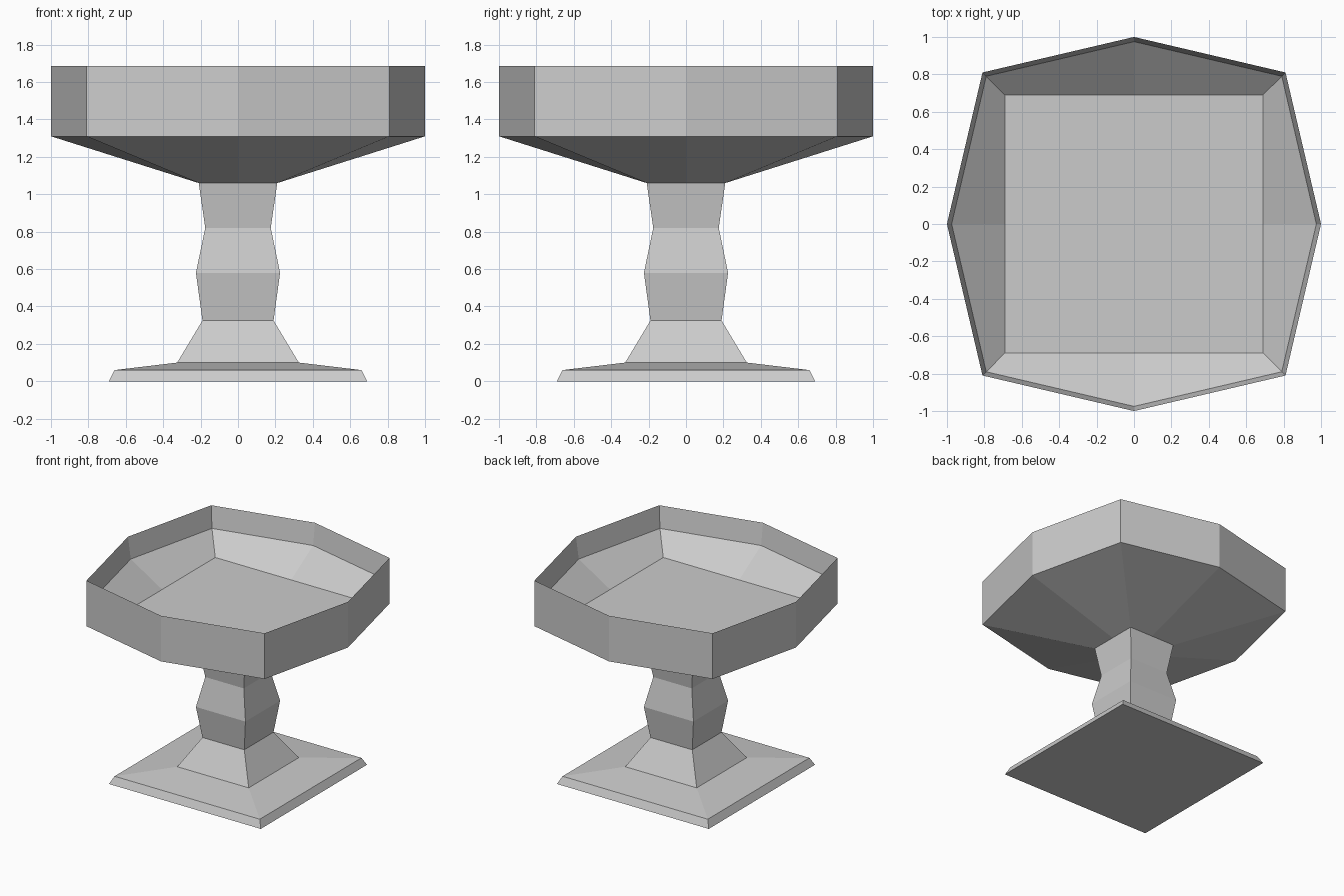
import bpy
import bmesh

# Remove the default cube
cube = bpy.data.objects.get("Cube")
if cube:
    bpy.data.objects.remove(cube)

# Single stone colour
stone = bpy.data.materials.new("grey_stone")
stone.use_nodes = True
colour = (0.6, 0.6, 0.6, 1.0)
stone.diffuse_color = colour
stone.node_tree.nodes["Principled BSDF"].inputs["Base Color"].default_value = colour

# Ring layout: four corners and four side midpoints, counter-clockwise
DIRECTIONS = [(-1, -1), (0, -1), (1, -1), (1, 0), (1, 1), (0, 1), (-1, 1), (-1, 0)]


def loft(name, rings, cap_start=False, cap_end=False):
    """Join rings of (corner reach, midpoint reach, height) into a faceted shell."""
    bm = bmesh.new()
    loops = []
    for corner, middle, z in rings:
        loop = []
        for dx, dy in DIRECTIONS:
            reach = corner if dx and dy else middle
            loop.append(bm.verts.new((dx * reach, dy * reach, z)))
        loops.append(loop)
    for low, high in zip(loops, loops[1:]):
        for i in range(len(low)):
            j = (i + 1) % len(low)
            bm.faces.new((low[i], low[j], high[j], high[i]))
    if cap_start:
        bm.faces.new(loops[0][::-1])
    if cap_end:
        bm.faces.new(loops[-1])
    mesh = bpy.data.meshes.new(name)
    bm.to_mesh(mesh)
    bm.free()
    mesh.materials.append(stone)
    obj = bpy.data.objects.new(name, mesh)
    bpy.context.collection.objects.link(obj)
    return obj


def square(half, z):
    return (half, half, z)


# Plinth with bevelled edge and shallow sloping top
loft("plinth", [square(0.69, 0), square(0.66, 0.06), square(0.325, 0.1)], cap_start=True)

# Square stem that flares at the foot and swells at the middle
loft("stem", [square(0.325, 0.1), square(0.19, 0.325), square(0.225, 0.58),
              square(0.175, 0.82), square(0.21, 1.06)])

# Eight-sided basin: underside, outer wall, thin rim, inner wall, slope and floor
loft("basin", [square(0.21, 1.06), (0.81, 1.0, 1.31), (0.81, 1.0, 1.685),
               (0.79, 0.975, 1.508), square(0.69, 1.334)], cap_end=True)
